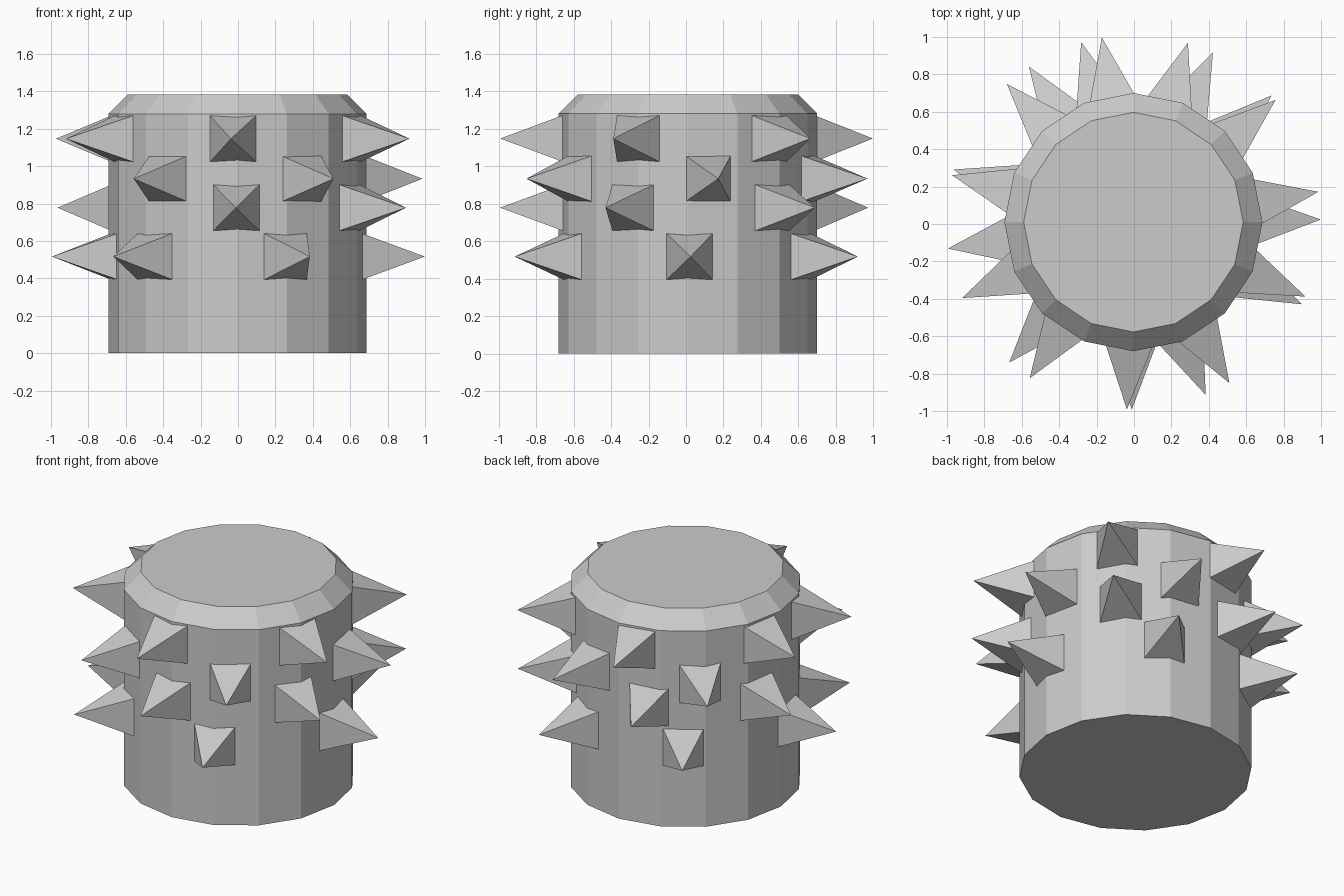
import bpy, bmesh, math
from mathutils import Matrix, Vector

if "Cube" in bpy.data.objects:
    bpy.data.objects.remove(bpy.data.objects["Cube"])

CX, CY = -0.003, 0.01   # body axis


def mesh_object(name, bm):
    bmesh.ops.recalc_face_normals(bm, faces=bm.faces)
    mesh = bpy.data.meshes.new(name)
    bm.to_mesh(mesh)
    bm.free()
    obj = bpy.data.objects.new(name, mesh)
    bpy.context.collection.objects.link(obj)
    return obj


# Drum body: 16 sides with a chamfered top
bm = bmesh.new()
rings = []
for radius, z in [(0.69, 0), (0.69, 1.28), (0.587, 1.383)]:
    rings.append([bm.verts.new((CX + radius * math.cos(i * math.tau / 16),
                                CY + radius * math.sin(i * math.tau / 16), z))
                  for i in range(16)])
for low, high in zip(rings, rings[1:]):
    for i in range(16):
        j = (i + 1) % 16
        bm.faces.new((low[i], low[j], high[j], high[i]))
bm.faces.new(rings[0][::-1])
bm.faces.new(rings[-1])
mesh_object("drum_body", bm)

# Spikes: four-sided pyramids pointing outward, listed as height -> angles
rows = {
    0.517: (-171.9, -131.5, -67.3, 0.8, 64.9, 123.9),
    0.778: (-90.5, -26, 42.5, 106.2, 163.7),
    0.933: (-123.6, -59.2, 9.3, 73.1, 132.5),
    1.147: (-156.1, -92, -23.4, 40.7, 99.7, 165.5),
}
BASE_R, TIP_R, HALF = 0.65, 1.002, 0.129
bm = bmesh.new()
for z, angles in rows.items():
    for angle in angles:
        place = (Matrix.Translation((CX, CY, z))
                 @ Matrix.Rotation(math.radians(angle), 4, 'Z')
                 @ Matrix.Translation(((BASE_R + TIP_R) / 2, 0, 0))
                 @ Matrix.Rotation(math.pi / 2, 4, 'Y')
                 @ Matrix.Rotation(math.pi / 4, 4, 'Z'))
        bmesh.ops.create_cone(bm, cap_ends=True, segments=4,
                              radius1=HALF * math.sqrt(2), radius2=0,
                              depth=TIP_R - BASE_R, matrix=place)
bmesh.ops.remove_doubles(bm, verts=bm.verts, dist=0.0005)
mesh_object("spikes", bm)
